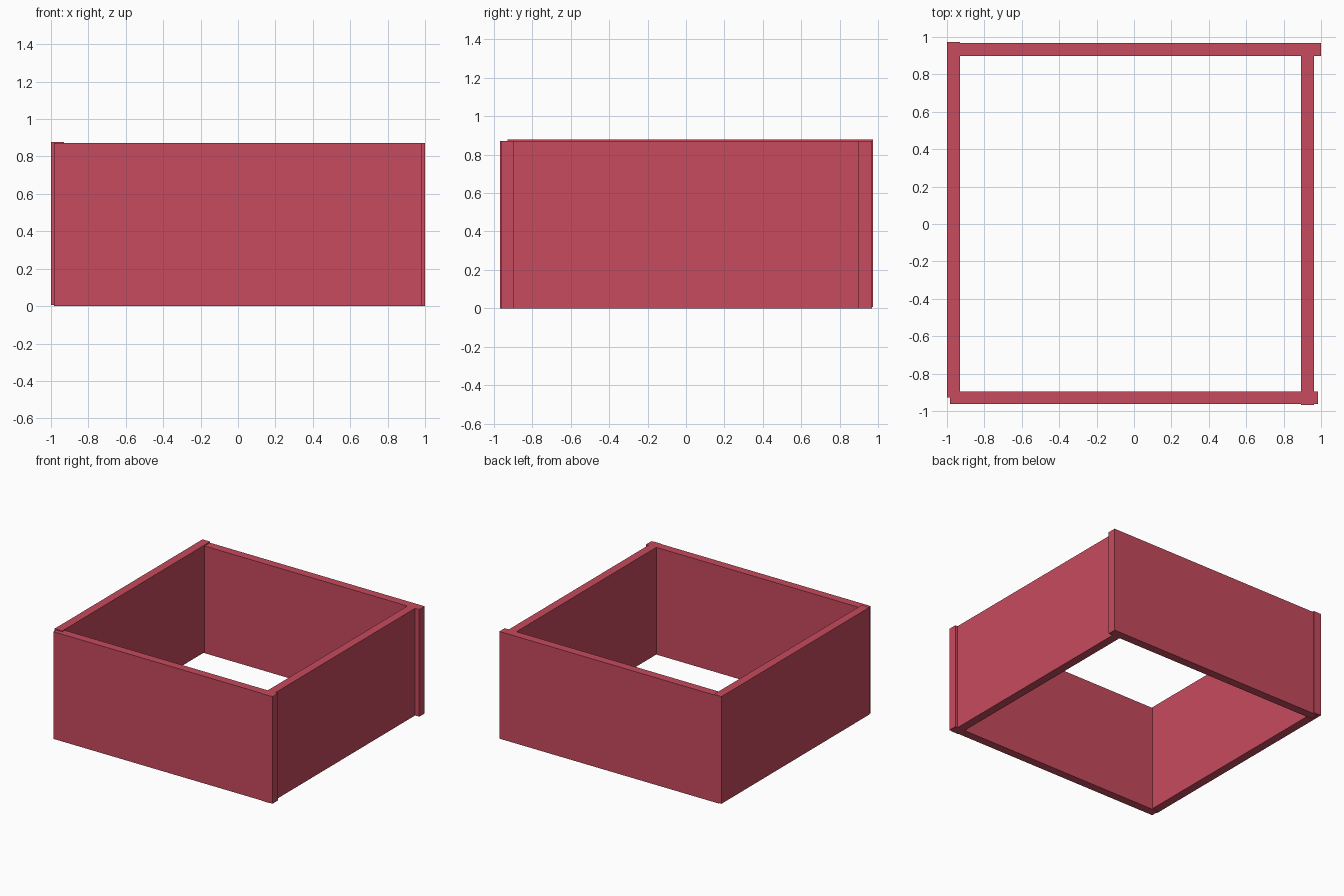
import bpy

if "Cube" in bpy.data.objects:
    bpy.data.objects.remove(bpy.data.objects["Cube"])

red = bpy.data.materials.new("red_paint")
red.diffuse_color = (0.565, 0.069, 0.109, 1)
red.use_nodes = True
red.node_tree.nodes["Principled BSDF"].inputs["Base Color"].default_value = red.diffuse_color


def wall(name, x, y, z):
    """Box panel spanning the given (min, max) ranges."""
    bpy.ops.mesh.primitive_cube_add(size=1, location=[sum(r) / 2 for r in (x, y, z)])
    ob = bpy.context.object
    ob.name = name
    ob.scale = [r[1] - r[0] for r in (x, y, z)]
    bpy.ops.object.transform_apply(location=False, rotation=False, scale=True)
    ob.data.materials.append(red)


H = 0.871  # panel height

# long panels, front and back
wall("front_wall", (-0.985, 0.985), (-0.963, -0.895), (0, H))
wall("back_wall", (-0.97, 1.0), (0.899, 0.968), (0, H))

# short panels, left one sits slightly higher
wall("left_wall", (-1.0, -0.931), (-0.928, 0.973), (0.007, H + 0.007))
wall("right_wall", (0.894, 0.963), (-0.967, 0.934), (0, H))
